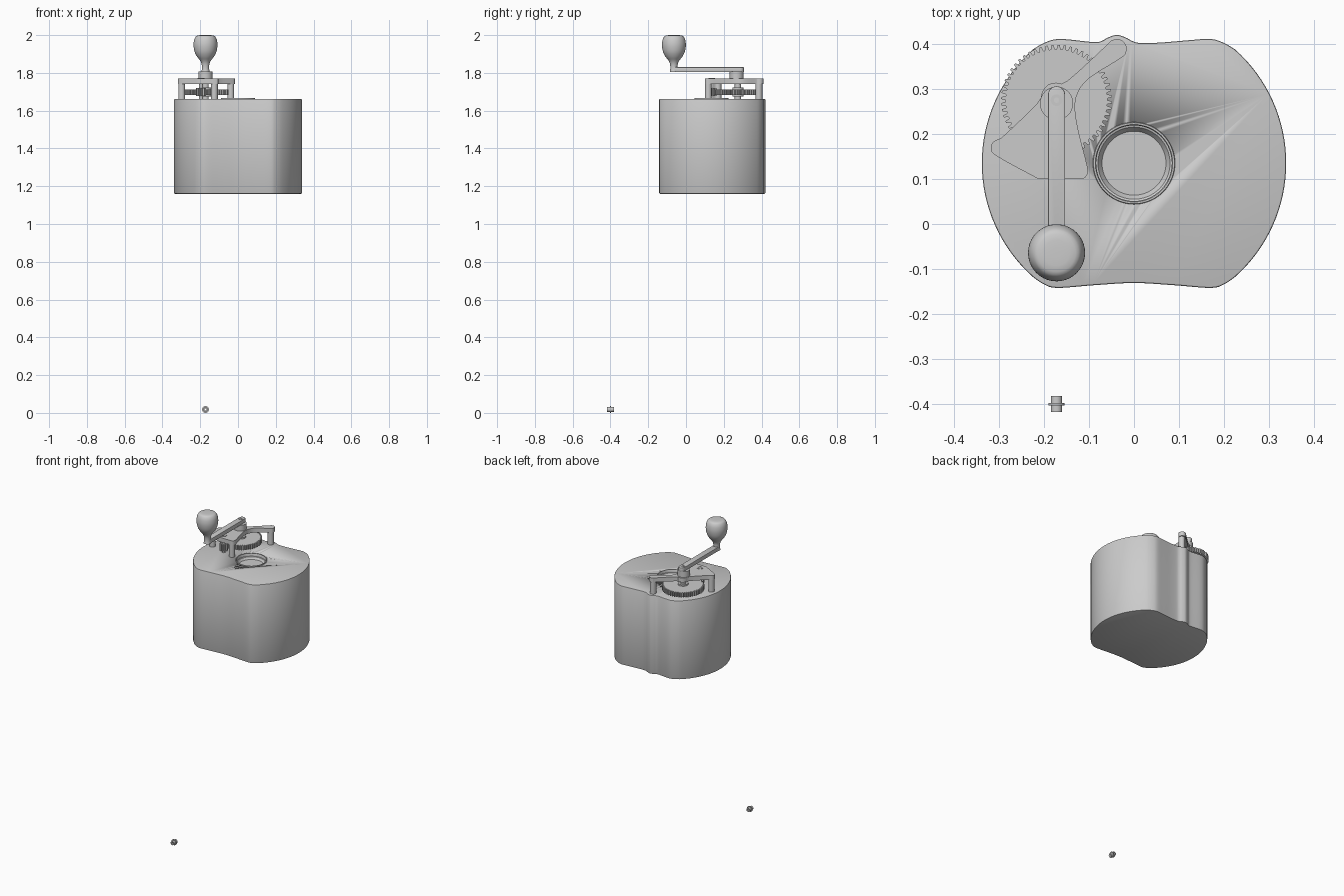
import bpy, bmesh
from math import sin, cos, pi, atan2
from mathutils import Vector

if "Cube" in bpy.data.objects:
    bpy.data.objects.remove(bpy.data.objects["Cube"])

CX, CY = -0.172, 0.275   # crank axis


def finish(bm, name, angle=0.6):
    bmesh.ops.recalc_face_normals(bm, faces=bm.faces)
    me = bpy.data.meshes.new(name)
    bm.to_mesh(me)
    bm.free()
    ob = bpy.data.objects.new(name, me)
    bpy.context.collection.objects.link(ob)
    bpy.ops.object.select_all(action='DESELECT')
    ob.select_set(True)
    bpy.context.view_layer.objects.active = ob
    bpy.ops.object.shade_smooth_by_angle(angle=angle)
    return ob


def prism(name, pts, z0, z1, bevel=0.0):
    bm = bmesh.new()
    f = bm.faces.new([bm.verts.new((x, y, z0)) for x, y in pts])
    r = bmesh.ops.extrude_face_region(bm, geom=[f])
    bmesh.ops.translate(bm, vec=(0, 0, z1 - z0),
                        verts=[v for v in r['geom'] if isinstance(v, bmesh.types.BMVert)])
    if bevel:
        bm.normal_update()
        rim = [e for e in bm.edges if abs(e.verts[0].co.z - e.verts[1].co.z) < 1e-6]
        bmesh.ops.bevel(bm, geom=rim, offset=bevel, segments=2, affect='EDGES', profile=0.5)
    return finish(bm, name)


def lathe(name, prof, x, y, seg=40):
    # profile of (radius, z) revolved about a vertical axis; ends close on radius 0
    bm = bmesh.new()
    vs = [bm.verts.new((r, 0, z)) for r, z in prof]
    es = [bm.edges.new(p) for p in zip(vs, vs[1:])]
    bmesh.ops.spin(bm, geom=vs + es, cent=(0, 0, 0), axis=(0, 0, 1), angle=2 * pi,
                   steps=seg, use_merge=False)
    bmesh.ops.remove_doubles(bm, verts=bm.verts, dist=1e-5)
    bmesh.ops.translate(bm, verts=bm.verts, vec=(x, y, 0))
    return finish(bm, name)


def rod(name, x, y, r, z0, z1, seg=32):
    return lathe(name, [(0, z0), (r, z0), (r, z1), (0, z1)], x, y, seg)


def smooth_loop(pts, n=4, closed=True):
    # Catmull-Rom through the points
    P = [Vector(p) for p in pts]
    m, out = len(P), []
    for i in range(m if closed else m - 1):
        if closed:
            a, b, c, d = (P[(i + k) % m] for k in (-1, 0, 1, 2))
        else:
            a, b, c, d = P[max(i - 1, 0)], P[i], P[i + 1], P[min(i + 2, m - 1)]
        for k in range(n):
            t = k / n
            q = 0.5 * (2 * b + (c - a) * t + (2 * a - 5 * b + 4 * c - d) * t * t
                       + (3 * b - a - 3 * c + d) * t ** 3)
            out.append(tuple(q))
    if not closed:
        out.append(tuple(P[-1]))
    return out


def gear(name, x, y, r0, r1, n, z0, z1, phase=0.0):
    pts = []
    for i in range(n):
        for f, r in ((0.0, r0), (0.3, r0), (0.48, r1), (0.82, r1)):
            a = 2 * pi * (i + f + phase) / n
            pts.append((x + r * cos(a), y + r * sin(a)))
    return prism(name, pts, z0, z1)


# body: two big side arcs joined by waisted front and back
a0 = atan2(0.25, 0.222)
arc = [(0.338 * cos(t), 0.135 + 0.338 * sin(t))
       for t in [-a0 + 2 * a0 * k / 32 for k in range(33)]]
back = [arc[-1], (0.2, 0.402), (0.17, 0.411), (0.12, 0.408), (0.06, 0.403), (0.015, 0.402),
        (-0.003, 0.406), (-0.018, 0.414), (-0.038, 0.42), (-0.058, 0.414), (-0.073, 0.406),
        (-0.092, 0.404), (-0.165, 0.411), (-0.2, 0.402), (-arc[-1][0], arc[-1][1])]
front = [(-arc[0][0], arc[0][1]), (-0.2, -0.134), (-0.17, -0.142), (-0.09, -0.136), (0, -0.131),
         (0.09, -0.136), (0.17, -0.142), (0.2, -0.134), arc[0]]
left = [(-x, y) for x, y in reversed(arc)]
outline = arc[:-1] + smooth_loop(back, 4, False)[:-1] + left[:-1] + smooth_loop(front, 4, False)[:-1]
body = prism("body", outline, 1.16, 1.663, 0.004)

# round recess in the top of the body
cutter = lathe("recess_cutter", [(0, 1.635), (0.071, 1.635), (0.08, 1.648), (0.086, 1.65),
                                 (0.086, 1.7), (0, 1.7)], 0, 0.135, 64)
cutter.hide_render = True
mod = body.modifiers.new("recess", 'BOOLEAN')
mod.operation, mod.solver, mod.object = 'DIFFERENCE', 'EXACT', cutter
bpy.context.view_layer.objects.active = body
bpy.ops.object.modifier_apply(modifier=mod.name)
bpy.data.objects.remove(cutter)
lathe("recess_rim", [(0.084, 1.65), (0.084, 1.665), (0.086, 1.668), (0.09, 1.668),
                     (0.092, 1.66)], 0, 0.135, 64)

# gear train
gear("main_gear", CX, CY, 0.113, 0.123, 56, 1.684, 1.713)
rod("main_gear_hub", CX, CY, 0.03, 1.675, 1.722)
gear("pinion", -0.196, 0.136, 0.015, 0.026, 10, 1.678, 1.72, 0.2)
rod("pinion_shaft", -0.196, 0.136, 0.010, 1.655, 1.772)
lathe("pinion_bushing", [(0.011, 1.765), (0.011, 1.773), (0.018, 1.773), (0.018, 1.765)],
      -0.196, 0.136)

# bridge plate on three posts
plate = [(-0.318, 0.169), (-0.313, 0.182), (-0.300, 0.189), (-0.287, 0.198), (-0.215, 0.268),
         (-0.204, 0.293), (-0.191, 0.309), (-0.173, 0.314), (-0.148, 0.318), (-0.062, 0.396),
         (-0.049, 0.408), (-0.031, 0.410), (-0.018, 0.398), (-0.018, 0.380), (-0.031, 0.367),
         (-0.098, 0.325), (-0.124, 0.293), (-0.131, 0.256), (-0.122, 0.200), (-0.103, 0.125),
         (-0.107, 0.106), (-0.122, 0.100), (-0.205, 0.101), (-0.225, 0.107), (-0.307, 0.152)]
prism("bridge_plate", smooth_loop(plate, 3), 1.742, 1.77)
for i, (x, y) in enumerate([(-0.298, 0.169), (-0.038, 0.386), (-0.125, 0.118)]):
    rod(f"bridge_post_{i + 1}", x, y, 0.018, 1.655, 1.745)

# crank shaft, hub, arm and knob
rod("crank_shaft", CX, CY, 0.017, 1.66, 1.775)
rod("crank_hub", CX, CY - 0.007, 0.037, 1.768, 1.807)
KY = -0.064
ends = [(CX + 0.019 * cos(t), CY + 0.012 + 0.019 * sin(t)) for t in [pi * k / 12 for k in range(13)]]
ends += [(CX + 0.019 * cos(t), KY + 0.019 * sin(t)) for t in [pi + pi * k / 12 for k in range(13)]]
prism("crank_arm", ends, 1.804, 1.83, 0.002)
lathe("crank_screw", [(0.006, 1.829), (0.006, 1.832), (0.013, 1.832), (0.013, 1.829)], CX, CY)
knob = [(0.022, 1.805), (0.019, 1.825), (0.021, 1.848), (0.029, 1.866), (0.044, 1.885),
        (0.057, 1.91), (0.063, 1.94), (0.062, 1.965), (0.056, 1.985), (0.042, 1.998), (0.0, 2.0)]
lathe("crank_knob", [(0, 1.805)] + smooth_loop(knob, 3, False), CX, KY)

# small loose flanged bushing lying on the ground, axis along y
bush = lathe("loose_bushing", [(0.006, -0.018), (0.0125, -0.018), (0.0125, -0.003), (0.018, -0.003),
                               (0.018, 0.003), (0.0125, 0.003), (0.0125, 0.018), (0.006, 0.018),
                               (0.006, -0.018)], 0, 0)
bush.rotation_euler = (pi / 2, 0, 0)
bush.location = (CX, -0.4, 0.018)
